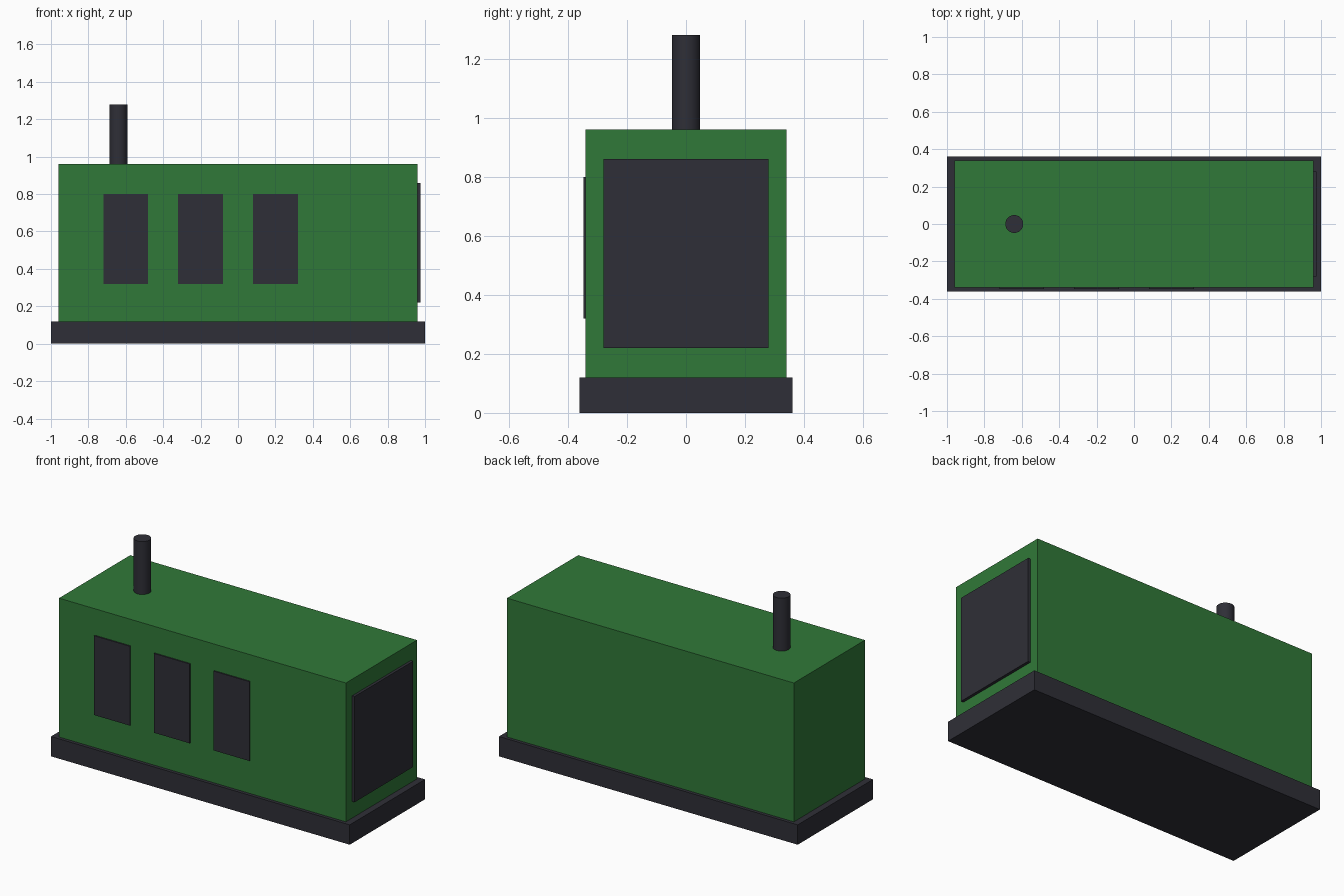
import bpy
import math

if "Cube" in bpy.data.objects:
    bpy.data.objects.remove(bpy.data.objects["Cube"])


def material(name, rgb):
    m = bpy.data.materials.new(name)
    m.diffuse_color = (*rgb, 1.0)
    m.use_nodes = True
    m.node_tree.nodes["Principled BSDF"].inputs["Base Color"].default_value = m.diffuse_color
    return m


green = material("green_paint", (0.03, 0.19, 0.04))
dark = material("dark_grey", (0.028, 0.028, 0.038))


def box(name, lo, hi, mat):
    """Axis-aligned box from its two opposite corners."""
    bpy.ops.mesh.primitive_cube_add(size=1, location=[(a + b) / 2 for a, b in zip(lo, hi)])
    ob = bpy.context.object
    ob.name = name
    ob.scale = [b - a for a, b in zip(lo, hi)]
    bpy.ops.object.transform_apply(location=False, rotation=False, scale=True)
    ob.data.materials.append(mat)
    return ob


# Skid base and enclosure
box("base_skid", (-1, -0.36, 0), (1, 0.36, 0.12), dark)
box("enclosure", (-0.96, -0.34, 0.12), (0.96, 0.34, 0.96), green)

# Vent panels along the front
for i in range(3):
    x = -0.6 + 0.4 * i
    box(f"vent_panel_{i + 1}", (x - 0.12, -0.348, 0.32), (x + 0.12, -0.34, 0.80), dark)

# Radiator grille on the right end
box("radiator_grille", (0.96, -0.28, 0.22), (0.977, 0.28, 0.86), dark)

# Exhaust pipe on the roof
bpy.ops.mesh.primitive_cylinder_add(vertices=24, radius=0.048, depth=0.32, location=(-0.64, 0, 1.12))
pipe = bpy.context.object
pipe.name = "exhaust_pipe"
pipe.data.materials.append(dark)
bpy.ops.object.shade_smooth_by_angle(angle=math.radians(40))
